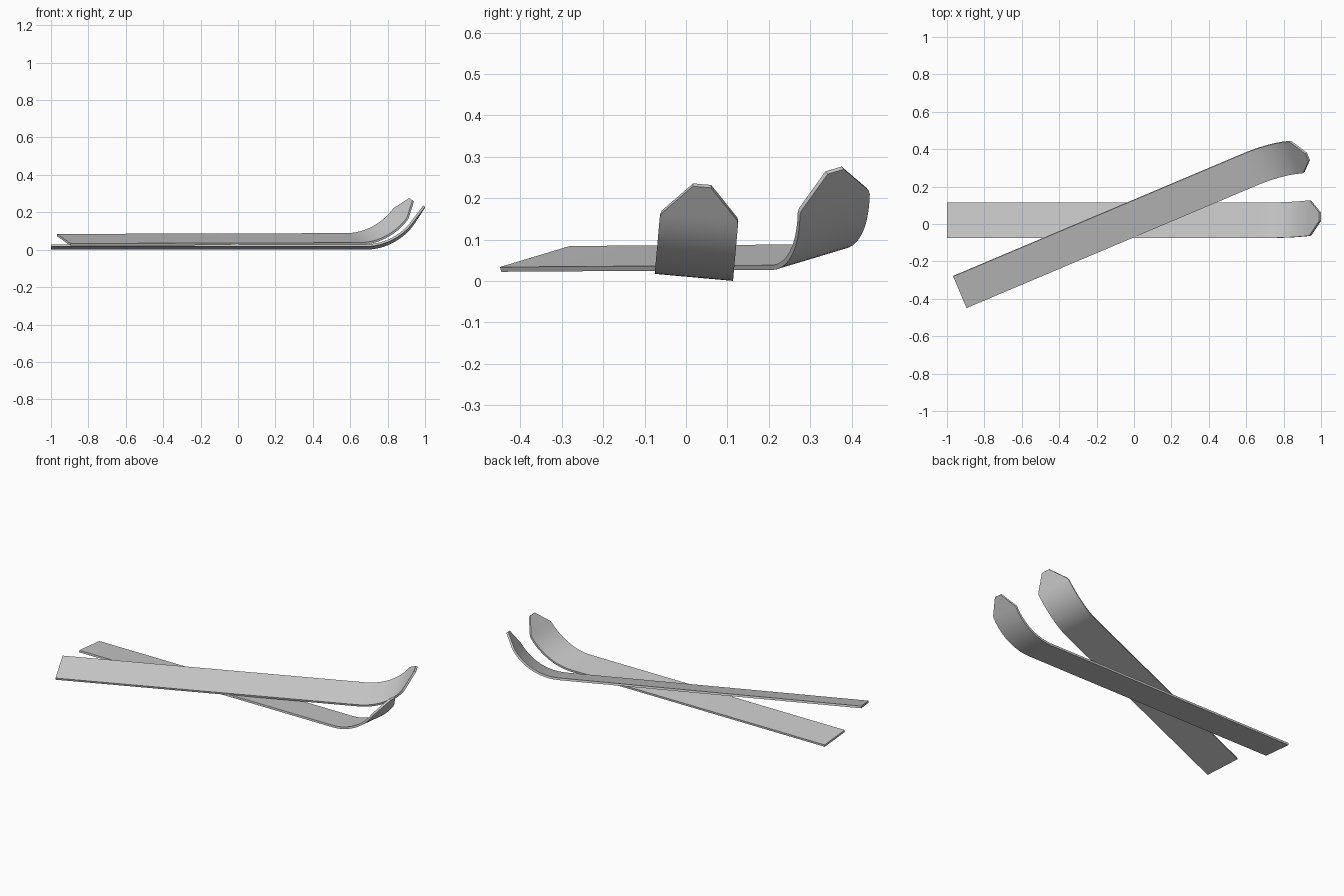
import bpy, bmesh, math

if "Cube" in bpy.data.objects:
    bpy.data.objects.remove(bpy.data.objects["Cube"])

W, T = 0.19, 0.012            # ski width and thickness
R, ANG, START = 0.32, math.radians(55), 0.68   # tip bend

# Stations along the ski: x, z, slope, half width
stations = [(-1, 0, 0, W / 2), (START, 0, 0, W / 2)]
N = 12
for i in range(1, N + 1):
    a = ANG * i / N
    stations.append((START + R * math.sin(a), R * (1 - math.cos(a)), a, W / 2))
x, z, a, _ = stations[-1]
for d, hw in ((0.012, W / 2 - 0.003), (0.101, 0.022)):   # chamfered nose
    stations.append((x + d * math.cos(a), z + d * math.sin(a), a, hw))


def make_ski(name, location, rotation):
    bm = bmesh.new()
    rings = []
    for x, z, a, hw in stations:
        tx, tz = x - T * math.sin(a), z + T * math.cos(a)
        rings.append([bm.verts.new(p) for p in
                      ((x, -hw, z), (x, hw, z), (tx, hw, tz), (tx, -hw, tz))])
    for r, s in zip(rings, rings[1:]):
        for k in range(4):
            n = (k + 1) % 4
            bm.faces.new((r[k], r[n], s[n], s[k]))
    bm.faces.new(rings[0])
    bm.faces.new(rings[-1])
    bmesh.ops.recalc_face_normals(bm, faces=bm.faces)
    me = bpy.data.meshes.new(name)
    bm.to_mesh(me)
    bm.free()
    ob = bpy.data.objects.new(name, me)
    bpy.context.collection.objects.link(ob)
    ob.location = location
    ob.rotation_euler = [math.radians(v) for v in rotation]
    bpy.ops.object.select_all(action='DESELECT')
    ob.select_set(True)
    bpy.context.view_layer.objects.active = ob
    bpy.ops.object.shade_smooth_by_angle(angle=math.radians(30))
    return ob


# Lower ski lies straight, upper ski crosses over it
make_ski("lower_ski", (0, 0.019, 0.0085), (-5.1, 0, 0))
make_ski("upper_ski", (-0.011, 0.027, 0.050), (15.5, -0.15, 22.9))
